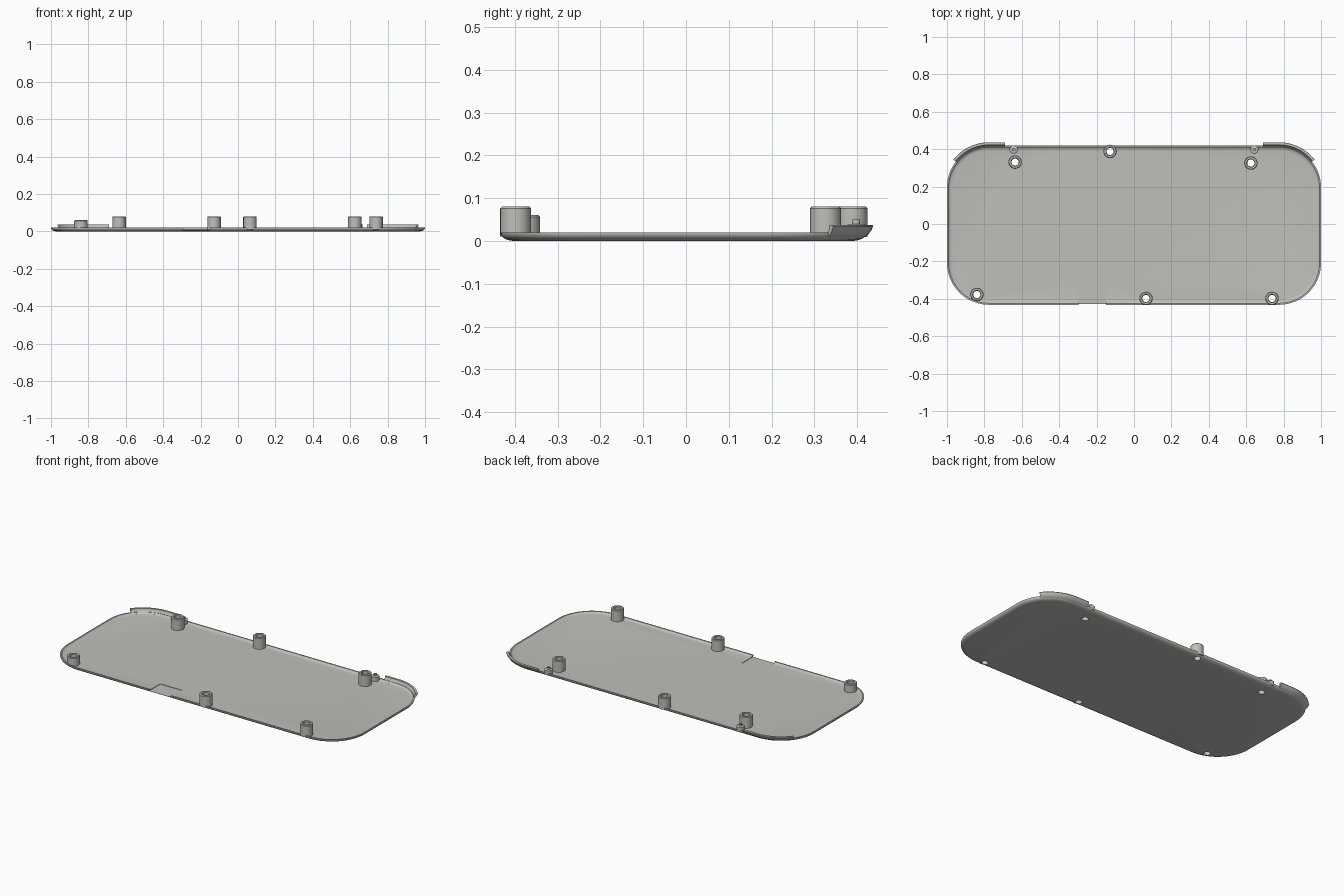
import bpy, bmesh, math
from mathutils import Vector

if "Cube" in bpy.data.objects:
    bpy.data.objects.remove(bpy.data.objects["Cube"])

grey = bpy.data.materials.new("light_grey")
grey.diffuse_color = (0.52, 0.52, 0.49, 1)
grey.use_nodes = True
grey.node_tree.nodes["Principled BSDF"].inputs["Base Color"].default_value = grey.diffuse_color

X1, Y0, Y1, R = 1.0, -0.432, 0.42, 0.225   # plate limits and corner radius


def make(name, rings, close_ring=True, close_loft=False, caps=False):
    """Loft a list of equal-length point rings into an object."""
    bm = bmesh.new()
    vs = [[bm.verts.new(p) for p in r] for r in rings]
    n, m = len(rings[0]), len(rings)
    for i in range(m if close_loft else m - 1):
        a, b = vs[i], vs[(i + 1) % m]
        for j in range(n if close_ring else n - 1):
            k = (j + 1) % n
            bm.faces.new((a[j], a[k], b[k], b[j]))
    if caps:
        bm.faces.new(vs[0][::-1])
        bm.faces.new(vs[-1])
    bmesh.ops.recalc_face_normals(bm, faces=bm.faces)
    me = bpy.data.meshes.new(name)
    bm.to_mesh(me)
    bm.free()
    me.materials.append(grey)
    ob = bpy.data.objects.new(name, me)
    bpy.context.collection.objects.link(ob)
    return ob


def outline(inset, z, seg=16):
    """Rounded rectangle outline, moved inwards by inset."""
    pts = []
    corners = [(X1 - R, Y1 - R), (R - X1, Y1 - R), (R - X1, Y0 + R), (X1 - R, Y0 + R)]
    for c, (cx, cy) in enumerate(corners):
        for i in range(seg + 1):
            a = math.pi / 2 * (c + i / seg)
            pts.append((cx + (R - inset) * math.cos(a), cy + (R - inset) * math.sin(a), z))
    return pts


def circle(x, y, r, z, n=32):
    return [(x + r * math.cos(2 * math.pi * i / n), y + r * math.sin(2 * math.pi * i / n), z)
            for i in range(n)]


def lathe(name, x, y, profile, **kw):
    return make(name, [circle(x, y, r, z) for r, z in profile], **kw)


# Tray: rounded underside, low rim, soft inner fillet and flat floor
tray = make("tray", [outline(i, z) for i, z in [
    (0.028, 0), (0.016, 0.002), (0.007, 0.006), (0.002, 0.011), (0, 0.016), (0, 0.02),
    (0.008, 0.02), (0.012, 0.0155), (0.019, 0.0125), (0.03, 0.011)]], caps=True)

# Screw bosses: x, y, top height
bosses = [(-0.636, 0.331, 0.08), (-0.128, 0.388, 0.08), (0.625, 0.326, 0.08),
          (-0.84, -0.377, 0.06), (0.064, -0.398, 0.08), (0.738, -0.398, 0.08)]
HOLE = 0.019
cutters = []
for n, (x, y, h) in enumerate(bosses):
    lathe(f"screw_boss_{n + 1}", x, y, [
        (HOLE, 0.01), (0.036, 0.01), (0.036, h - 0.004), (0.032, h),
        (0.023, h), (HOLE, h - 0.004)], close_loft=True)
    cutters.append(lathe(f"hole_cutter_{n + 1}", x, y, [(HOLE, -0.05), (HOLE, 0.1)], caps=True))

# Shallow notch through the front rim
box = [(-0.297, -0.46), (-0.15, -0.46), (-0.15, -0.32), (-0.297, -0.32)]
cutters.append(make("notch_cutter", [[(x, y, z) for x, y in box] for z in (0.0085, 0.1)], caps=True))

for c in cutters:
    c.hide_render = True
    mod = tray.modifiers.new("cut", 'BOOLEAN')
    mod.object = c
    mod.solver = 'EXACT'
bpy.context.view_layer.objects.active = tray
for mod in list(tray.modifiers):
    bpy.ops.object.modifier_apply(modifier=mod.name)
for c in cutters:
    bpy.data.objects.remove(c)

# Small locating posts with a thin pin on top
for side, x in (("left", -0.643), ("right", 0.643)):
    lathe(f"locating_post_{side}", x, 0.398, [
        (0.022, 0.009), (0.022, 0.037), (0.019, 0.039), (0.009, 0.039),
        (0.009, 0.05), (0.005, 0.05), (0.005, 0.042)], caps=True)

# Raised curved lips around the back corners: section is (outward offset, z)
section = [(-0.022, 0.004), (-0.007, 0.007), (0.006, 0.015), (0.014, 0.026), (0.017, 0.034),
           (0.016, 0.037), (0.003, 0.037), (0.001, 0.027), (-0.006, 0.019), (-0.018, 0.013)]
for side, s in (("left", -1), ("right", 1)):
    cx, cy = X1 - R, Y1 - R
    path = [(Vector((0.69, Y1)), Vector((0, 1)))]
    for i in range(15):
        a = math.radians(90 - 52 * i / 14)
        d = Vector((math.cos(a), math.sin(a)))
        path.append((Vector((cx, cy)) + d * R, d))
    rings = [[(s * (p + d * o).x, (p + d * o).y, z) for o, z in section] for p, d in path]
    make(f"corner_lip_{side}", rings, caps=True)

# Smooth curves, crisp edges
bpy.ops.object.select_all(action='DESELECT')
for ob in bpy.context.scene.objects:
    ob.select_set(True)
bpy.context.view_layer.objects.active = tray
bpy.ops.object.shade_smooth_by_angle(angle=math.radians(35))
